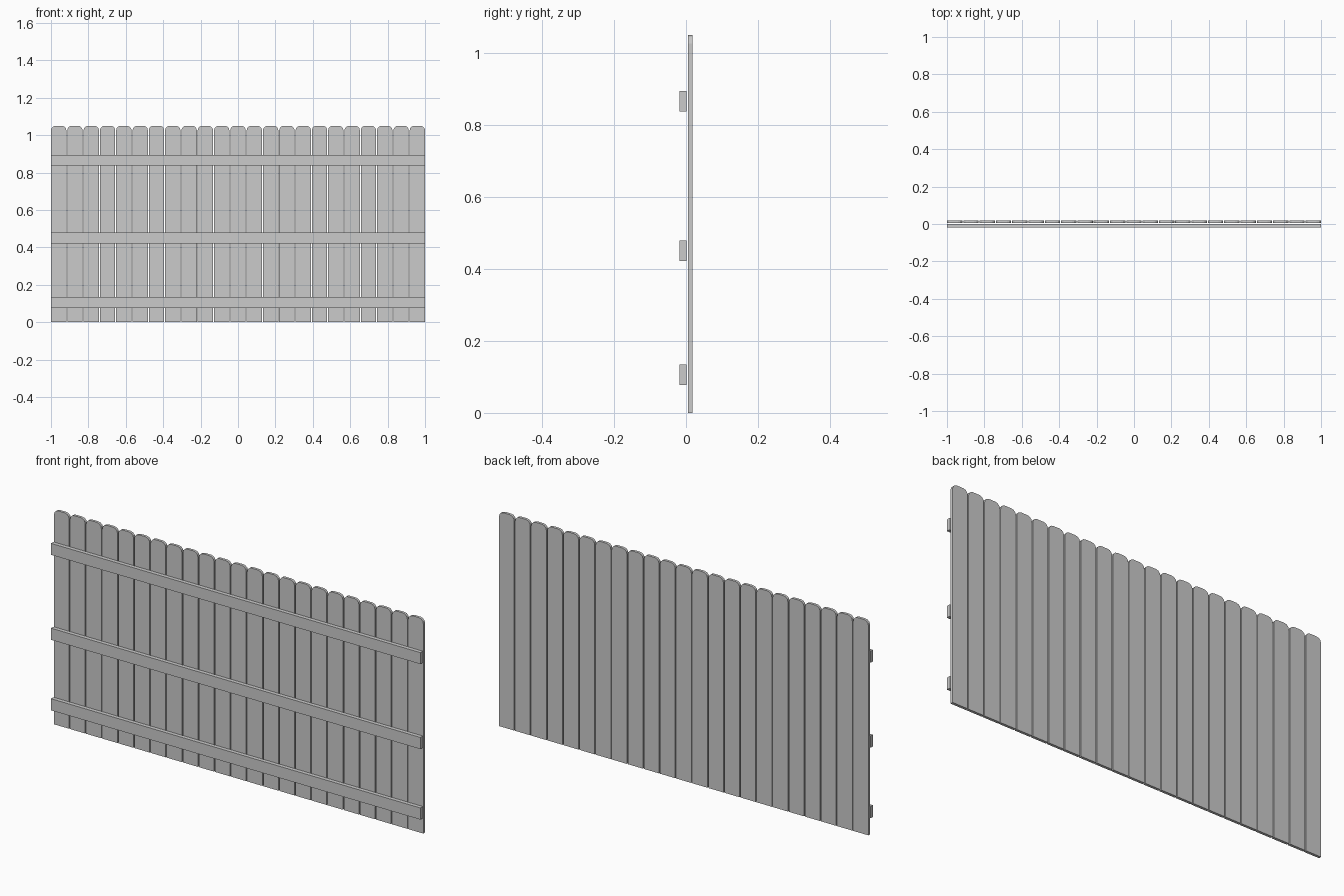
import bpy, bmesh, math

if "Cube" in bpy.data.objects:
    bpy.data.objects.remove(bpy.data.objects["Cube"])

N = 23                 # number of pickets
GAP = 0.005
W = (2.0 - GAP * (N - 1)) / N
H = 1.05
R = 0.024              # rounded corner radius of the picket tops


def make_prism(name, outline, y0, y1, x=0.0):
    """Extrude an x/z outline from y0 to y1."""
    bm = bmesh.new()
    face = bm.faces.new([bm.verts.new((px, y0, pz)) for px, pz in outline])
    out = bmesh.ops.extrude_face_region(bm, geom=[face])
    moved = [g for g in out["geom"] if isinstance(g, bmesh.types.BMVert)]
    bmesh.ops.translate(bm, verts=moved, vec=(0, y1 - y0, 0))
    bmesh.ops.recalc_face_normals(bm, faces=bm.faces)
    mesh = bpy.data.meshes.new(name)
    bm.to_mesh(mesh)
    bm.free()
    obj = bpy.data.objects.new(name, mesh)
    obj.location.x = x
    bpy.context.collection.objects.link(obj)
    return obj


# Picket outline: straight sides with faceted, rounded top corners
h = W / 2
corner = [(h - R + R * math.cos(a), H - R + R * math.sin(a))
          for a in (0, math.pi / 6, math.pi / 3, math.pi / 2)]
picket_outline = [(-h, 0), (h, 0)] + corner + [(-px, pz) for px, pz in reversed(corner)]

# Row of vertical pickets
for i in range(N):
    make_prism(f"picket_{i + 1:02d}", picket_outline, 0.005, 0.018,
               -1 + h + i * (W + GAP))

# Three horizontal rails in front of the pickets
for name, z0, z1 in (("bottom_rail", 0.077, 0.134),
                     ("middle_rail", 0.422, 0.479),
                     ("top_rail", 0.838, 0.894)):
    make_prism(name, [(-1, z0), (1, z0), (1, z1), (-1, z1)], -0.018, 0.001)
